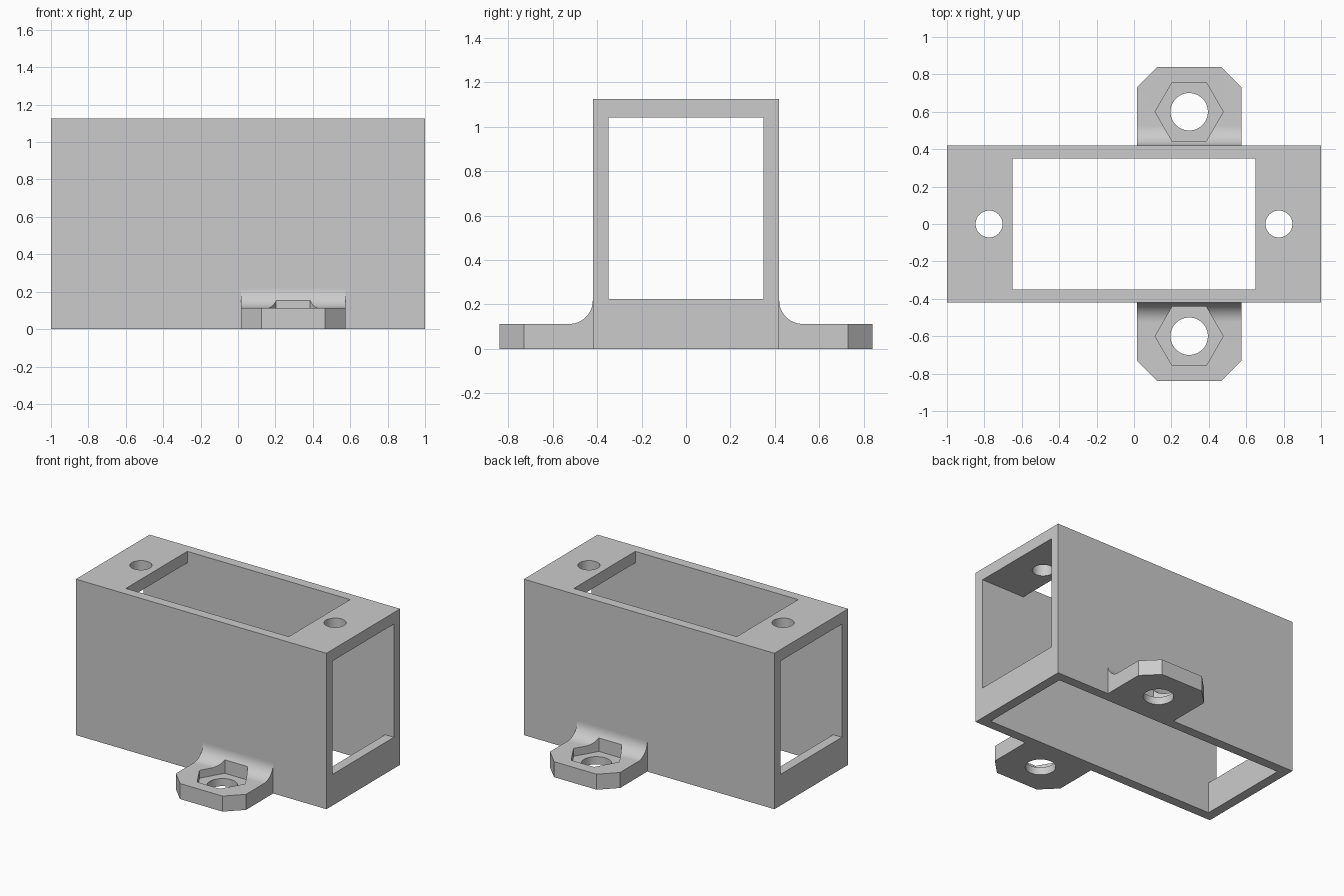
import bpy, bmesh
from math import pi, sin, cos, radians
from mathutils import Vector

if "Cube" in bpy.data.objects:
    bpy.data.objects.remove(bpy.data.objects["Cube"])

grey = bpy.data.materials.new("plain grey")
grey.use_nodes = True
colour = (0.6, 0.6, 0.6, 1)
grey.diffuse_color = colour
grey.node_tree.nodes["Principled BSDF"].inputs["Base Color"].default_value = colour


def prism(name, points, offset):
    """Extrude a closed outline of 3D points along offset."""
    bm = bmesh.new()
    face = bm.faces.new([bm.verts.new(p) for p in points])
    new = bmesh.ops.extrude_face_region(bm, geom=[face])["geom"]
    moved = [v for v in new if isinstance(v, bmesh.types.BMVert)]
    bmesh.ops.translate(bm, verts=moved, vec=Vector(offset))
    bmesh.ops.recalc_face_normals(bm, faces=bm.faces)
    mesh = bpy.data.meshes.new(name)
    bm.to_mesh(mesh)
    bm.free()
    mesh.materials.append(grey)
    obj = bpy.data.objects.new(name, mesh)
    bpy.context.collection.objects.link(obj)
    return obj


def block(name, hx, hy, z0, z1):
    outline = [(-hx, -hy, z0), (hx, -hy, z0), (hx, hy, z0), (-hx, hy, z0)]
    return prism(name, outline, (0, 0, z1 - z0))


def round_prism(name, x, y, r, z0, z1, sides=48):
    ring = [(x + r * cos(2 * pi * i / sides), y + r * sin(2 * pi * i / sides), z0)
            for i in range(sides)]
    return prism(name, ring, (0, 0, z1 - z0))


def combine(obj, cutter, operation="DIFFERENCE"):
    """Apply a boolean and discard the helper."""
    mod = obj.modifiers.new("cut", "BOOLEAN")
    mod.operation, mod.solver, mod.object = operation, "EXACT", cutter
    bpy.ops.object.select_all(action="DESELECT")
    bpy.context.view_layer.objects.active = obj
    obj.select_set(True)
    bpy.ops.object.modifier_apply(modifier=mod.name)
    bpy.data.objects.remove(cutter)


def finish(obj):
    bpy.ops.object.select_all(action="DESELECT")
    bpy.context.view_layer.objects.active = obj
    obj.select_set(True)
    bpy.ops.object.shade_smooth_by_angle(angle=radians(30))


HALF_Y, WALL, HEIGHT, CEILING = 0.42, 0.07, 1.125, 1.042
INNER_Y = HALF_Y - WALL

# Housing: open-bottomed box with windows in both ends and the top
housing = block("housing", 1, HALF_Y, 0, HEIGHT)
combine(housing, block("cavity", 1 - WALL, INNER_Y, -0.2, CEILING))
combine(housing, block("end_windows", 1.2, INNER_Y, 0.225, CEILING))
combine(housing, block("top_window", 0.65, INNER_Y, 0.9, 1.3))
for x in (-0.775, 0.775):
    combine(housing, round_prism("screw_hole", x, 0, 0.072, 0.9, 1.3))
finish(housing)

# Mounting tabs: filleted lug, chamfered corners, hexagonal nut pocket, bolt hole
X0, X1, TIP, CHAMFER = 0.015, 0.575, 0.84, 0.11
THICK, FILLET = 0.112, 0.105
MID = (X0 + X1) / 2


def mounting_tab(name, s):
    arc = [(HALF_Y + FILLET * (1 - cos(a)), THICK + FILLET * (1 - sin(a)))
           for a in (pi / 2 * i / 16 for i in range(17))]
    side = [(HALF_Y, 0)] + arc + [(TIP, THICK), (TIP, 0)]
    tab = prism(name, [(X0, s * y, z) for y, z in side], (X1 - X0, 0, 0))
    for x, d in ((X0, 1), (X1, -1)):
        # Triangle whose long side passes through both chamfer ends
        corner = [(x - d * 0.1, TIP - CHAMFER - 0.1), (x - d * 0.1, TIP + 0.1),
                  (x + d * (CHAMFER + 0.1), TIP + 0.1)]
        combine(tab, prism("corner", [(a, s * b, -0.1) for a, b in corner], (0, 0, 0.5)))
    combine(tab, round_prism("nut_pocket", MID, s * 0.6, 0.182, 0.055, 0.5, 6))
    combine(tab, round_prism("bolt_hole", MID, s * 0.6, 0.1, -0.1, 0.5))
    finish(tab)


mounting_tab("front_tab", -1)
mounting_tab("back_tab", 1)
